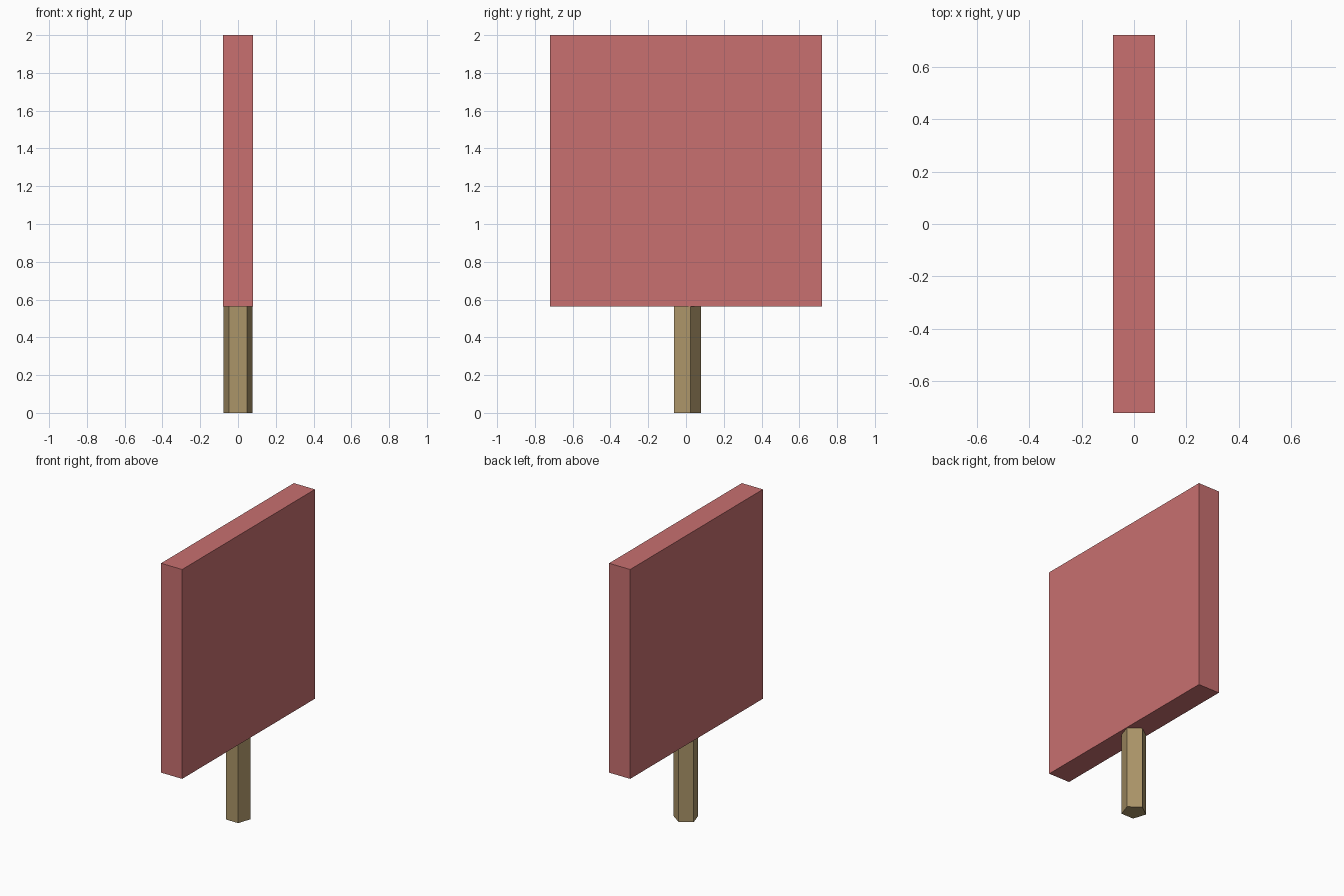
import bpy
import bmesh
from math import cos, sin, tau

if "Cube" in bpy.data.objects:
    bpy.data.objects.remove(bpy.data.objects["Cube"])


def material(name, colour):
    mat = bpy.data.materials.new(name)
    mat.diffuse_color = (*colour, 1)
    mat.use_nodes = True
    mat.node_tree.nodes["Principled BSDF"].inputs["Base Color"].default_value = mat.diffuse_color
    return mat


def prism(name, profile, z0, z1, mat):
    """Extrude a counter-clockwise xy profile from z0 up to z1."""
    bm = bmesh.new()
    base = bm.faces.new([bm.verts.new((x, y, z0)) for x, y in profile])
    top = bmesh.ops.extrude_face_region(bm, geom=[base], use_keep_orig=True)["geom"]
    for v in top:
        if isinstance(v, bmesh.types.BMVert):
            v.co.z = z1
    bmesh.ops.recalc_face_normals(bm, faces=bm.faces)
    mesh = bpy.data.meshes.new(name)
    bm.to_mesh(mesh)
    bm.free()
    mesh.materials.append(mat)
    obj = bpy.data.objects.new(name, mesh)
    bpy.context.collection.objects.link(obj)
    return obj


red = material("red_paint", (0.58, 0.16, 0.16))
wood = material("wood", (0.41, 0.30, 0.14))

BOARD_BOTTOM = 0.563

# Five-sided post, one corner pointing to the back
pentagon = [(-0.08 * sin(i * tau / 5), 0.08 * cos(i * tau / 5)) for i in range(5)]
prism("post", pentagon, 0, BOARD_BOTTOM + 0.01, wood)

# Square sign board
board = [(-0.08, -0.72), (0.08, -0.72), (0.08, 0.72), (-0.08, 0.72)]
prism("sign_board", board, BOARD_BOTTOM, 2, red)
